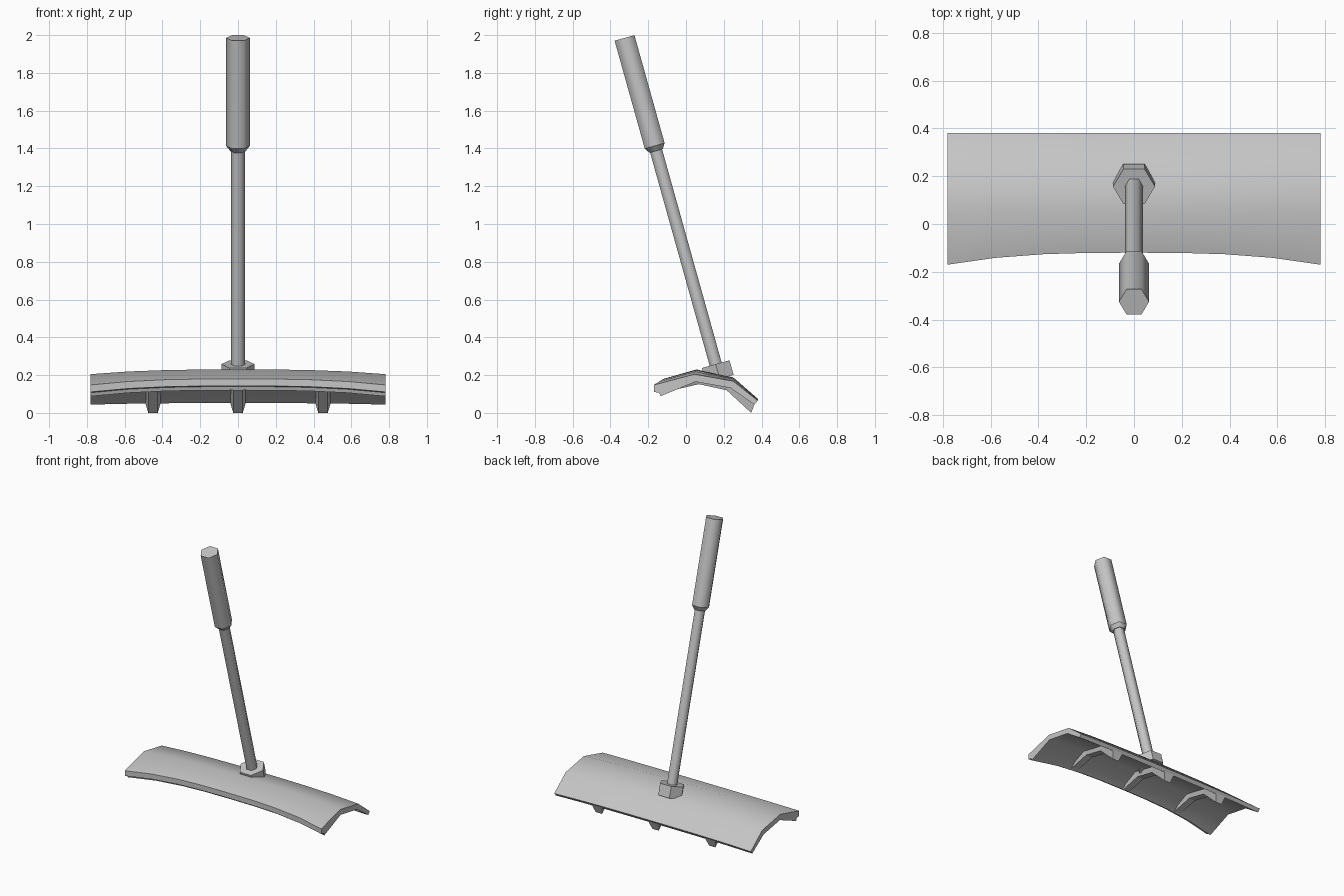
import bpy, bmesh, math
from mathutils import Vector, Matrix

cube = bpy.data.objects.get("Cube")
if cube:
    bpy.data.objects.remove(cube)

grey = bpy.data.materials.new("plain_grey")
grey.use_nodes = True
COLOUR = (0.56, 0.56, 0.56, 1)
grey.diffuse_color = COLOUR
grey.node_tree.nodes["Principled BSDF"].inputs["Base Color"].default_value = COLOUR


def finish(name, bm):
    bmesh.ops.recalc_face_normals(bm, faces=bm.faces)
    mesh = bpy.data.meshes.new(name)
    bm.to_mesh(mesh)
    bm.free()
    mesh.materials.append(grey)
    obj = bpy.data.objects.new(name, mesh)
    bpy.context.collection.objects.link(obj)
    return obj


def loft(name, rings, smooth_angle=0, ring_sharp=False):
    """Skin closed rings of points and cap both ends."""
    bm = bmesh.new()
    loops = [[bm.verts.new(p) for p in ring] for ring in rings]
    n = len(loops[0])
    for a, b in zip(loops, loops[1:]):
        for i in range(n):
            j = (i + 1) % n
            bm.faces.new((a[i], a[j], b[j], b[i]))
    caps = [bm.faces.new(loops[0]), bm.faces.new(loops[-1])]
    bmesh.ops.recalc_face_normals(bm, faces=bm.faces)
    limit = math.radians(smooth_angle)
    for f in bm.faces:
        f.smooth = smooth_angle > 0 and f not in caps
    for e in bm.edges:
        e.smooth = e.calc_face_angle(0) < limit
    if ring_sharp:
        for loop in loops:
            for i in range(n):
                bm.edges.get((loop[i], loop[(i + 1) % n])).smooth = False
    return finish(name, bm)


# Blade: arched section (y, z, forward shift, drop), swept sideways and bent at the ends
section = [
    (-.12, .18, .05, .032), (.055, .23, .01, .025), (.25, .188, 0, .02), (.38, .075, 0, .01),
    (.362, .052, 0, .008), (.235, .15, 0, .018), (.06, .19, .01, .025),
    (-.085, .12, .05, .032), (-.092, .139, .05, .032), (-.12, .143, .05, .032),
]
half = [(.2, .02), (.38, .13), (.58, .43), (.78, 1)]
stations = [(-x, t) for x, t in reversed(half)] + [(0, 0)] + half
loft("blade", [[(x, y - t * dy, z - t * dz) for y, z, dy, dz in section]
               for x, t in stations], 40)

# Ribs: three tapered claws under the blade
rib_top = [(-.085, .135), (.06, .205), (.24, .165), (.367, .057)]
rib_low = [(-.08, .118), (.068, .152), (.215, .12), (.345, 0)]
for name, cx in (("right_rib", -.45), ("middle_rib", 0), ("left_rib", .45)):
    rings = []
    for (yt, zt), (yb, zb) in zip(rib_top, rib_low):
        rings.append([(cx - .042, yt, zt), (cx + .042, yt, zt),
                      (cx + .025, yb, zb), (cx - .025, yb, zb)])
    loft(name, rings)

# Handle parts: hexagonal rods along one leaning axis
lean = Matrix.Translation((0, .157, .258)) @ Matrix.Rotation(math.atan2(.269, .963), 4, "X")


def hex_rod(name, steps, angle=0):
    rings = []
    for height, radius in steps:
        rings.append([lean @ Vector((radius * math.cos(math.tau * i / 6),
                                     radius * math.sin(math.tau * i / 6), height))
                      for i in range(6)])
    return loft(name, rings, angle, True)


hex_rod("socket", [(-.08, .088), (0, .088)])
hex_rod("shaft", [(-.05, .038), (1.18, .038)], 65)
hex_rod("grip", [(1.172, .042), (1.2, .063), (1.793, .063)], 65)
